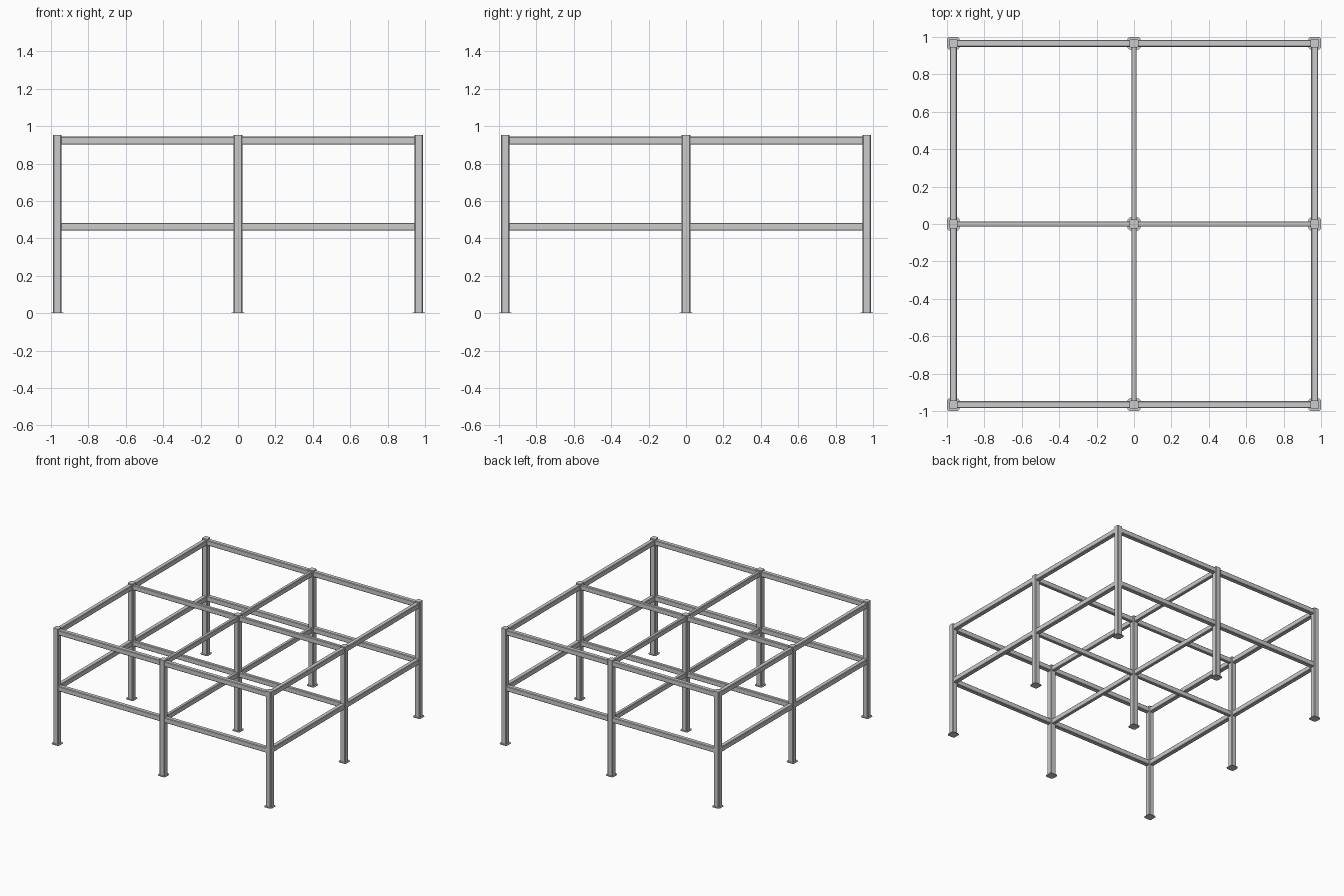
import bpy, bmesh

if "Cube" in bpy.data.objects:
    bpy.data.objects.remove(bpy.data.objects["Cube"])

GRID = (-0.966, 0.0, 0.966)   # column lines in x and y
COL_W = 0.046                 # column width
COL_H = 0.953                 # column height


def box(name, size, centre, bevel=0.0, axis=None):
    """Box with chamfered edges running along the given axis."""
    bm = bmesh.new()
    bmesh.ops.create_cube(bm, size=1.0)
    bmesh.ops.scale(bm, vec=size, verts=bm.verts)
    if bevel:
        edges = []
        for e in bm.edges:
            d = e.verts[0].co - e.verts[1].co
            if abs(d[axis]) > 1e-4:
                edges.append(e)
        bmesh.ops.bevel(bm, geom=edges, offset=bevel, segments=1,
                        profile=0.5, affect='EDGES')
    mesh = bpy.data.meshes.new(name)
    bm.to_mesh(mesh)
    bm.free()
    ob = bpy.data.objects.new(name, mesh)
    ob.location = centre
    bpy.context.collection.objects.link(ob)
    return ob


# Nine columns, each on a chamfered foot plate
for x in GRID:
    for y in GRID:
        box("column", (COL_W, COL_W, COL_H), (x, y, COL_H / 2), 0.005, 2)
        box("foot_plate", (0.068, 0.068, 0.005), (x, y, 0.0025), 0.010, 2)

# Two levels of rails between neighbouring columns; inner rails are slimmer
span = GRID[2] - COL_W + 0.004
for level, z in (("lower", 0.4625), ("upper", 0.9225)):
    for line in GRID:
        width = 0.028 if line == 0 else 0.037
        kind = "inner" if line == 0 else "outer"
        for mid in (GRID[0] / 2, GRID[2] / 2):
            box(f"{level}_{kind}_rail_x", (span, width, 0.042),
                (mid, line, z), 0.004, 0)
            box(f"{level}_{kind}_rail_y", (width, span, 0.042),
                (line, mid, z), 0.004, 1)
